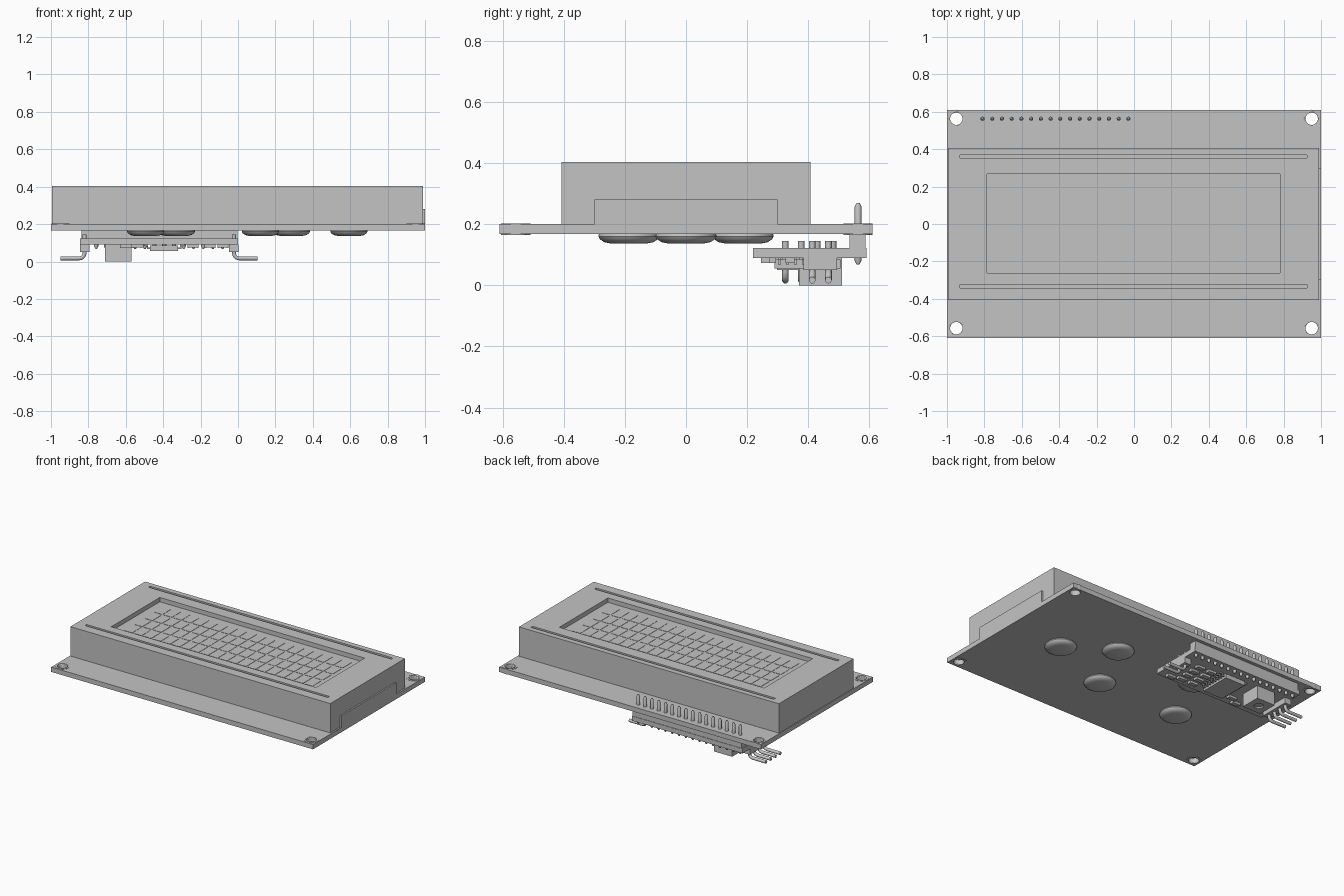
import bpy, bmesh, math
from mathutils import Matrix, Vector

if "Cube" in bpy.data.objects:
    bpy.data.objects.remove(bpy.data.objects["Cube"])

grey = bpy.data.materials.new("plain grey")
grey.use_nodes = True
COLOUR = (0.55, 0.55, 0.55, 1)
grey.diffuse_color = COLOUR
grey.node_tree.nodes["Principled BSDF"].inputs["Base Color"].default_value = COLOUR


def finish(name, bm, smooth=False):
    bmesh.ops.recalc_face_normals(bm, faces=bm.faces)
    mesh = bpy.data.meshes.new(name)
    bm.to_mesh(mesh)
    bm.free()
    mesh.materials.append(grey)
    obj = bpy.data.objects.new(name, mesh)
    bpy.context.collection.objects.link(obj)
    if smooth:
        bpy.ops.object.select_all(action="DESELECT")
        obj.select_set(True)
        bpy.context.view_layer.objects.active = obj
        bpy.ops.object.shade_smooth_by_angle(angle=math.radians(40))
    return obj


def add_box(bm, x, y, z):
    """Box from (low, high) pairs."""
    size = [b - a for a, b in (x, y, z)]
    mid = [(a + b) / 2 for a, b in (x, y, z)]
    bmesh.ops.create_cube(bm, size=1, matrix=Matrix.Translation(mid) @ Matrix.Diagonal((*size, 1)))


def boxes(name, *specs):
    bm = bmesh.new()
    for spec in specs:
        add_box(bm, *spec)
    return finish(name, bm)


def add_lathe(bm, x, y, profile, n=12):
    """Round solid about a vertical axis from (radius, height) points."""
    rings = []
    for r, z in profile:
        rings.append([bm.verts.new((x + r * math.cos(2 * math.pi * i / n),
                                    y + r * math.sin(2 * math.pi * i / n), z)) for i in range(n)])
    for a, b in zip(rings, rings[1:]):
        for i in range(n):
            j = (i + 1) % n
            bm.faces.new((a[i], a[j], b[j], b[i]))
    bm.faces.new(rings[0])
    bm.faces.new(rings[-1])


def lathes(name, places, profile, n=12):
    bm = bmesh.new()
    for x, y in places:
        add_lathe(bm, x, y, profile, n)
    return finish(name, bm, True)


def cut(obj, cutter):
    mod = obj.modifiers.new("cut", "BOOLEAN")
    mod.operation = "DIFFERENCE"
    mod.solver = "EXACT"
    mod.object = cutter
    cutter.hide_render = True
    cutter.hide_set(True)
    cutter.display_type = "WIRE"


# Main circuit board with plated mounting holes
corners = [(sx * 0.95, y) for sx in (-1, 1) for y in (-0.557, 0.563)]
board = boxes("main_board", ((-1, 1), (-0.61, 0.61), (0.167, 0.2)))
pads = lathes("mounting_pads", corners, [(0.048, 0.165), (0.048, 0.202)], 32)
holes = lathes("hole_cutter", corners, [(0.033, 0.1), (0.033, 0.3)], 32)
cut(board, holes)
cut(pads, holes)

# Display frame with window recess and two long slots
frame = boxes("display_frame", ((-0.995, 0.99), (-0.407, 0.407), (0.2, 0.403)))
cut(frame, boxes("window_cutter", ((-0.785, 0.78), (-0.262, 0.268), (0.373, 0.5))))
cut(frame, boxes("slot_cutter", *[((-0.93, 0.925), (y - 0.009, y + 0.009), (0.385, 0.5))
                                  for y in (-0.332, 0.361)]))
boxes("backlight_tab", ((0.98, 1.0), (-0.3, 0.3), (0.2, 0.28)))

# Character cells on the glass, four rows of twenty
cells = []
for col in range(20):
    for row in range(4):
        cx = -0.0025 + (col - 9.5) * 0.0725
        cy = 0.003 + (row - 1.5) * 0.11
        cells.append(((cx - 0.03, cx + 0.03), (cy - 0.048, cy + 0.048), (0.372, 0.375)))
boxes("character_cells", *cells)

# Moulded chip domes under the board
lathes("chip_domes", [(-0.494, -0.187), (0.12, -0.187), (0.593, 0), (0.285, 0.187), (-0.33, 0.187)],
       [(0.098, 0.168), (0.1, 0.16), (0.094, 0.15), (0.08, 0.141), (0.06, 0.137), (0.001, 0.136)], 40)

# Sixteen pin header joining the two boards
pins = [(-0.81 + i * 0.052, 0.563) for i in range(16)]
lathes("header_pins", pins,
       [(0.005, 0.068), (0.011, 0.08), (0.011, 0.258), (0.005, 0.27)])
boxes("header_block", ((-0.836, -0.004), (0.535, 0.587), (0.122, 0.167)))

# Interface board below
boxes("interface_board", ((-0.845, 0), (0.22, 0.59), (0.09, 0.122)))


# Right-angle connectors at each end
def connector(name, x, direction, ys, tip):
    boxes(name + "_block", ((x - 0.025, x + 0.025), (ys[0] - 0.028, ys[-1] + 0.028), (0.05, 0.09)))
    path = [(x, 0.145), (x, 0.045), (x + direction * 0.004, 0.03),
            (x + direction * 0.014, 0.02), (x + direction * 0.028, 0.017), (tip, 0.017)]
    n = 10
    bm = bmesh.new()
    for y in ys:
        rings = []
        for k, (px, pz) in enumerate(path):
            a, b = path[max(k - 1, 0)], path[min(k + 1, len(path) - 1)]
            along = Vector((b[0] - a[0], 0, b[1] - a[1])).normalized()
            side = Vector((0, 1, 0))
            up = along.cross(side)
            rings.append([bm.verts.new(Vector((px, y, pz)) + 0.011 * (
                side * math.cos(2 * math.pi * i / n) + up * math.sin(2 * math.pi * i / n)))
                for i in range(n)])
        for a, b in zip(rings, rings[1:]):
            for i in range(n):
                bm.faces.new((a[i], a[(i + 1) % n], b[(i + 1) % n], b[i]))
        bm.faces.new(rings[0])
        bm.faces.new(rings[-1])
    finish(name + "_pins", bm, True)


connector("bus_connector", -0.82, -1, [0.325 + i * 0.052 for i in range(4)], -0.95)
connector("jumper", -0.022, 1, [0.413, 0.466], 0.105)

# Contrast trimmer with its adjusting screw
trimmer = boxes("trimmer", ((-0.71, -0.57), (0.37, 0.51), (0, 0.09)))
screw = lathes("screw_cutter", [(-0.64, 0.44)], [(0.03, -0.05), (0.03, 0.01)], 20)
cut(trimmer, screw)

# Sixteen lead driver chip
boxes("driver_chip", ((-0.47, -0.32), (0.29, 0.505), (0.055, 0.085)))
leads = []
for i in range(8):
    y = 0.3975 + (i - 3.5) * 0.026
    for side in (-1, 1):
        for inner, outer, z in ((0.07, 0.092, (0.068, 0.076)), (0.086, 0.092, (0.068, 0.09)),
                                (0.086, 0.108, (0.082, 0.09))):
            xs = sorted((-0.395 + side * inner, -0.395 + side * outer))
            leads.append((xs, (y - 0.005, y + 0.005), z))
boxes("driver_leads", *leads)

# Small surface parts
small = [(-0.24, y) for y in (0.28, 0.34, 0.4, 0.46)]
small += [(-0.15, y) for y in (0.28, 0.34, 0.4, 0.46)]
small += [(-0.6, 0.26), (-0.54, 0.3), (-0.08, 0.26)]
boxes("surface_parts", *[((x - 0.026, x + 0.026), (y - 0.014, y + 0.014), (0.075, 0.09))
                         for x, y in small])
boxes("surface_part_ends", *[((x + s * 0.024 - 0.006, x + s * 0.024 + 0.006),
                              (y - 0.015, y + 0.015), (0.073, 0.09))
                             for x, y in small for s in (-1, 1)])
